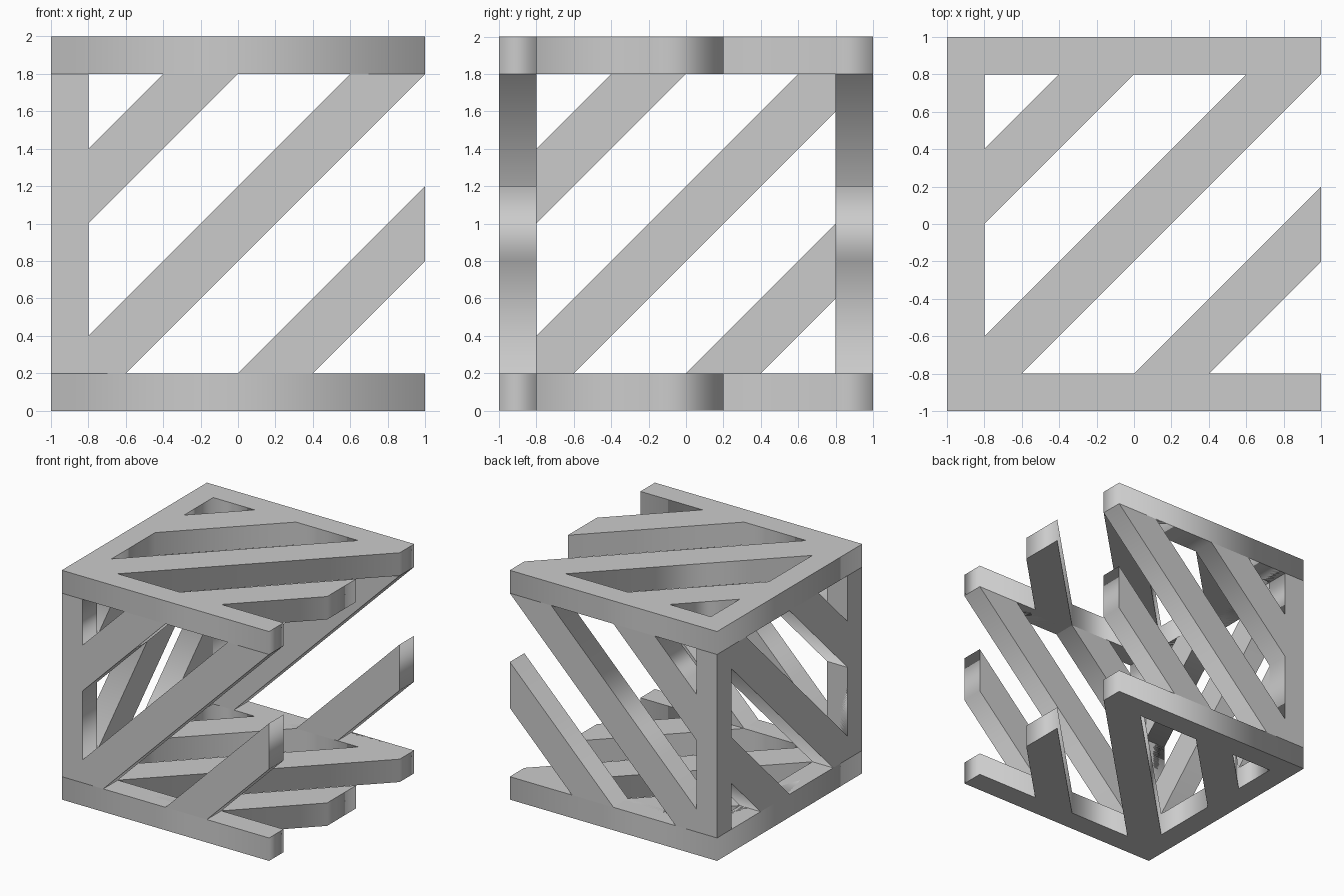
import bpy, bmesh
from math import pi
from mathutils import Matrix, Vector

if "Cube" in bpy.data.objects:
    bpy.data.objects.remove(bpy.data.objects["Cube"])

T = 0.2  # panel thickness

# Shared lattice pattern: an outline with open slots on one edge, plus two holes
OUTLINE = [(-1, -1), (1, -1), (1, -.8), (.4, -.8), (1, -.2), (1, .2),
           (0, -.8), (-.6, -.8), (1, .8), (1, 1), (-1, 1)]
SLOT = [(-.8, -.6), (.6, .8), (0, .8), (-.8, 0)]
CORNER_HOLE = [(-.8, .4), (-.4, .8), (-.8, .8)]


def panel(name, rot, center, trim_axes=()):
    """Extruded lattice panel; trimmed 0.2 short at both ends of each trim axis."""
    cu = bpy.data.curves.new(name, 'CURVE')
    cu.dimensions, cu.fill_mode, cu.extrude = '2D', 'BOTH', T / 2
    for pts in (OUTLINE, SLOT, CORNER_HOLE):
        sp = cu.splines.new('POLY')
        sp.points.add(len(pts) - 1)
        for p, (x, y) in zip(sp.points, pts):
            p.co = (x, y, 0, 1)
        sp.use_cyclic_u = True
    tmp = bpy.data.objects.new(name + "_profile", cu)
    bpy.context.collection.objects.link(tmp)
    bpy.context.view_layer.update()
    mesh = bpy.data.meshes.new_from_object(
        tmp.evaluated_get(bpy.context.evaluated_depsgraph_get()))
    bpy.data.objects.remove(tmp)

    bm = bmesh.new()
    bm.from_mesh(mesh)
    bmesh.ops.remove_doubles(bm, verts=bm.verts, dist=1e-4)
    bm.transform(Matrix.Translation(center) @ rot)
    # Trim so that neighbouring panels butt together instead of overlapping
    for axis in trim_axes:
        for s in (-1, 1):
            n = Vector((0, 0, 0))
            n[axis] = s
            co = n * (1 - T) + Vector((0, 0, 1))
            bmesh.ops.bisect_plane(bm, geom=bm.verts[:] + bm.edges[:] + bm.faces[:],
                                   dist=1e-4, plane_co=co, plane_no=n, clear_outer=True)
            rim = [e for e in bm.edges if e.is_boundary]
            bmesh.ops.holes_fill(bm, edges=rim, sides=0)
    bmesh.ops.dissolve_limit(bm, angle_limit=0.01, verts=bm.verts, edges=bm.edges)
    bmesh.ops.recalc_face_normals(bm, faces=bm.faces)
    bm.to_mesh(mesh)
    bm.free()
    mesh.name = name
    bpy.context.collection.objects.link(bpy.data.objects.new(name, mesh))


flat = Matrix.Identity(4)
upright = Matrix.Rotation(pi / 2, 4, 'X')                      # pattern in x, z
sideways = Matrix(((0, 0, 1, 0), (1, 0, 0, 0), (0, 1, 0, 0), (0, 0, 0, 1)))  # y, z

# Top and bottom panels at full size
panel("bottom_panel", flat, (0, 0, T / 2))
panel("top_panel", flat, (0, 0, 2 - T / 2))
# Front and back panels stand between them
panel("front_panel", upright, (0, -1 + T / 2, 1), (2,))
panel("back_panel", upright, (0, 1 - T / 2, 1), (2,))
# Left panel closes the side; the right side stays open
panel("left_panel", sideways, (-1 + T / 2, 0, 1), (1, 2))
